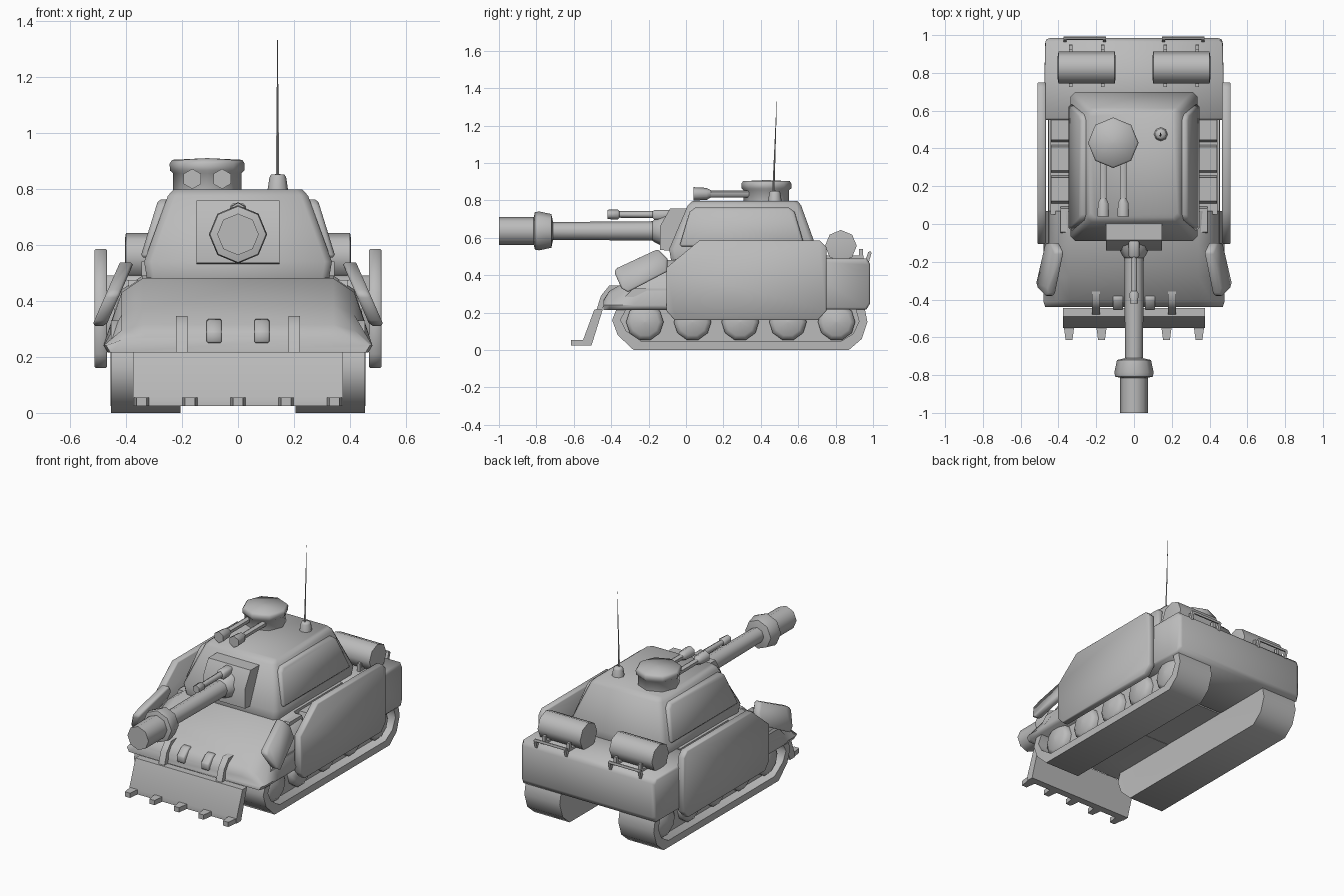
import bpy, bmesh, math
from mathutils import Vector

mat = bpy.data.materials.new("grey_armour")
mat.diffuse_color = (0.5, 0.5, 0.5, 1)


def loft(name, rings, bevel=0.0, mirror=False, angle=0.6):
    """Skin a list of equal-length closed rings and cap both ends."""
    bm = bmesh.new()
    vs = [[bm.verts.new(p) for p in r] for r in rings]
    n = len(vs[0])
    for a, b in zip(vs, vs[1:]):
        for i in range(n):
            bm.faces.new((a[i], a[(i + 1) % n], b[(i + 1) % n], b[i]))
    bm.faces.new(vs[0])
    bm.faces.new(vs[-1])
    bmesh.ops.recalc_face_normals(bm, faces=bm.faces)
    if bevel:
        edges = [e for e in bm.edges if e.calc_face_angle(0) > angle]
        bmesh.ops.bevel(bm, geom=edges, offset=bevel, segments=1,
                        affect='EDGES', clamp_overlap=True)
    me = bpy.data.meshes.new(name)
    bm.to_mesh(me)
    bm.free()
    me.materials.append(mat)
    ob = bpy.data.objects.new(name, me)
    bpy.context.collection.objects.link(ob)
    if mirror:
        ob.modifiers.new("Mirror", 'MIRROR')
    return ob


def prism(name, pts, x0, x1, **kw):
    """Extrude a side profile (y, z) along x; x0 and x1 may be functions of (y, z)."""
    f = lambda x, y, z: x(y, z) if callable(x) else x
    return loft(name, [[(f(x, y, z), y, z) for y, z in pts] for x in (x0, x1)], **kw)


def box(name, x0, x1, y0, y1, z0, z1, **kw):
    return prism(name, [(y0, z0), (y1, z0), (y1, z1), (y0, z1)], x0, x1, **kw)


def lathe(name, profile, centre, axis, n=8, phase=0.0, **kw):
    """Turn a profile of (position on axis, radius) about an axis through centre."""
    k = "xyz".index(axis)
    rings = []
    for t, r in profile:
        ring = []
        for i in range(n):
            a = math.tau * (i + phase) / n
            p = list(centre)
            p[k] = t
            p[(k + 1) % 3] += max(r, 0.0005) * math.cos(a)
            p[(k + 2) % 3] += max(r, 0.0005) * math.sin(a)
            ring.append(p)
        rings.append(ring)
    return loft(name, rings, **kw)


# Hull front with sloped fenders and glacis
def hull_ring(y, w, h1, h2):
    half = [(w - 0.015, 0.215), (w, 0.24), (w - 0.065, h1), (w - 0.14, h2)]
    return [(x, y, z) for x, z in half] + [(-x, y, z) for x, z in reversed(half)]


loft("hull_front", [hull_ring(*s) for s in (
    (-0.44, 0.47, 0.265, 0.27), (-0.41, 0.48, 0.295, 0.315), (-0.28, 0.48, 0.35, 0.39),
    (-0.11, 0.48, 0.43, 0.48), (0.07, 0.48, 0.44, 0.49))])
box("hull_middle", -0.345, 0.345, 0.069, 0.551, 0.217, 0.49)

# Hull rear block
rear = [(0.55, 0.217), (0.965, 0.217), (0.985, 0.25), (0.985, 0.46), (0.965, 0.49), (0.55, 0.49)]
side = lambda s: (lambda y, z: s * (0.48 - max(0, y - 0.96) * 0.9))
prism("hull_rear", rear, side(-1), side(1), bevel=0.012, angle=1.2)

# Tracks: a solid core, an outer band and shallow domed road wheels
track = [(-0.36, 0.25), (-0.395, 0.16), (-0.365, 0.08), (-0.28, 0.0), (0.87, 0.0),
         (0.94, 0.06), (0.97, 0.15), (0.95, 0.25), (0.88, 0.33), (-0.28, 0.33)]
c = Vector((0.29, 0.165))


def inset(p, d=0.045):
    return (p[0] - math.copysign(d, p[0] - c.x), c.y + (p[1] - c.y) * (1 - d / 0.165))


inner = [inset(p) for p in track]
ring = lambda pts, x: [(x, y, z) for y, z in pts]
loft("track", [ring(inner, 0.207), ring(track, 0.205), ring(track, 0.453),
               ring(inner, 0.455), ring(inner, 0.39)], mirror=True)
for y in (-0.22, 0.035, 0.29, 0.545, 0.805):
    lathe("road_wheel", [(0.37, 0.10), (0.415, 0.10), (0.432, 0.075), (0.442, 0.0)],
          (0, y, 0.15), 'x', 10, mirror=True)
box("upper_track", 0.33, 0.443, 0.05, 0.57, 0.3, 0.435, mirror=True)
for y in (0.02, 0.183, 0.345, 0.508):
    prism("track_link", [(y - 0.075, 0.43), (y + 0.075, 0.43), (y + 0.062, 0.475), (y - 0.062, 0.475)],
          0.335, 0.44 if y > 0.1 else 0.39, mirror=True)

# Side skirts
prism("side_skirt", [(-0.105, 0.21), (-0.06, 0.16), (0.705, 0.16), (0.75, 0.21), (0.75, 0.55),
                     (0.715, 0.585), (0.07, 0.585), (-0.105, 0.44)],
      0.467, 0.512, bevel=0.005, angle=1.2, mirror=True)

# Leaning armour plates on the front fenders
lean = lambda off: (lambda y, z: 0.42 + off + (0.54 - z) * 0.44)
prism("fender_plate", [(-0.385, 0.42), (-0.365, 0.44), (-0.15, 0.54), (-0.10, 0.49),
                       (-0.10, 0.42), (-0.31, 0.31), (-0.345, 0.33)],
      lean(-0.05), lean(0.0), bevel=0.01, angle=1.2, mirror=True)

# Dozer blade with teeth, arms and brackets
prism("dozer_blade", [(-0.49, 0.217), (-0.445, 0.217), (-0.505, 0.025), (-0.55, 0.025),
                      (-0.55, 0.055)], -0.375, 0.375)
for i in range(-2, 3):
    x, w, t = i * 0.172, 0.028, 0.018
    loft("blade_tooth", [[(x - a, y, 0.025), (x + a, y, 0.025), (x + a, y, 0.055), (x - a, y, 0.055)]
                         for a, y in ((w, -0.54), (t, -0.615))])
prism("blade_arm", [(-0.48, 0.21), (-0.45, 0.21), (-0.425, 0.28), (-0.35, 0.345), (-0.41, 0.345),
                    (-0.455, 0.29)], 0.18, 0.222, mirror=True)
prism("front_bracket", [(-0.455, 0.25), (-0.38, 0.25), (-0.38, 0.335), (-0.41, 0.33), (-0.455, 0.29)],
      0.058, 0.112, mirror=True, bevel=0.005)


# Turret body as chamfered rectangles stacked in height
def rect(z, w, y0, y1, k=0.025):
    half = [(w - k, y0), (w, y0 + k), (w, y1 - k), (w - k, y1)]
    return [(x, y, z) for x, y in half] + [(-x, y, z) for x, y in reversed(half)]


loft("turret", [rect(0.48, 0.325, -0.08, 0.69), rect(0.54, 0.335, -0.09, 0.70),
                rect(0.775, 0.25, 0.01, 0.615), rect(0.797, 0.23, 0.035, 0.595)])
slope = lambda off: (lambda y, z: 0.35 + off - (z - 0.55) * 0.31)
prism("turret_side_panel", [(-0.035, 0.555), (0.02, 0.74), (0.05, 0.762), (0.55, 0.762),
                            (0.58, 0.74), (0.635, 0.555)],
      slope(-0.05), slope(0.0), bevel=0.01, angle=1.2, mirror=True)

# Mantlet and main gun
gz = 0.637
prism("mantlet", [(-0.14, 0.535), (-0.06, 0.53), (0.03, 0.757), (-0.085, 0.757), (-0.14, 0.66)],
      -0.148, 0.148)
lathe("gun_collar", [(-0.185, 0.046), (-0.17, 0.06), (-0.11, 0.09), (-0.05, 0.09)], (0, 0, gz), 'y')
lathe("gun_barrel", [(-0.76, 0.047), (-0.15, 0.052)], (0, 0, gz), 'y')
lathe("muzzle_ring", [(-0.815, 0.07), (-0.808, 0.1), (-0.785, 0.104), (-0.72, 0.09), (-0.71, 0.046)],
      (0, 0, gz), 'y')
lathe("muzzle", [(-1.0, 0.074), (-0.79, 0.074)], (0, 0, gz), 'y')

# Small gun above the barrel
box("small_gun_body", -0.028, 0.028, -0.18, -0.05, 0.697, 0.748, bevel=0.01)
lathe("small_gun_barrel", [(-0.40, 0.017), (-0.15, 0.02)], (0, 0, 0.725), 'y', 6)
lathe("small_gun_tip", [(-0.42, 0.025), (-0.365, 0.027), (-0.355, 0.017)], (0, 0, 0.725), 'y', 6)

# Cupola with twin guns
lathe("cupola", [(0.78, 0.122), (0.855, 0.122), (0.865, 0.133), (0.89, 0.134), (0.903, 0.125), (0.909, 0)],
      (-0.11, 0.43, 0), 'z', 8)
for x in (-0.163, -0.057):
    lathe("cupola_gun_barrel", [(0.06, 0.019), (0.36, 0.019)], (x, 0, 0.835), 'y', 6)
    lathe("cupola_gun_tip", [(0.04, 0.036), (0.11, 0.032), (0.135, 0.019)], (x, 0, 0.835), 'y', 6)

# Antenna, leaning slightly back
lathe("antenna_base", [(0.785, 0.038), (0.84, 0.03), (0.85, 0.024), (0.852, 0.005)],
      (0.142, 0.475, 0), 'z')
loft("antenna_rod", [[(0.141 + r * math.cos(a), y + r * math.sin(a), z) for a in (0, 1.57, 3.14, 4.71)]
                     for r, y, z in ((0.006, 0.467, 0.845), (0.001, 0.485, 1.33))])

# Rear drums with cradles and hand rails
lathe("drum", [(0.098, 0.06), (0.102, 0.085), (0.4, 0.085), (0.404, 0.06)],
      (0, 0.828, 0.557), 'x', 8, mirror=True)
for x in (0.165, 0.335):
    box("drum_cradle", x - 0.01, x + 0.01, 0.73, 0.95, 0.485, 0.505, mirror=True)
    for y in (0.735, 0.935):
        box("cradle_post", x - 0.01, x + 0.01, y - 0.01, y + 0.01, 0.485, 0.54, mirror=True)
lathe("rear_rail", [(0.15, 0.009), (0.37, 0.009)], (0, 0.983, 0.52), 'x', 6, mirror=True)
for x in (0.155, 0.365):
    prism("rail_post", [(0.955, 0.47), (0.975, 0.46), (0.992, 0.52), (0.975, 0.525)],
          x - 0.008, x + 0.008, mirror=True)

# Soft shading with crisp main edges
bpy.ops.object.select_all(action='SELECT')
bpy.context.view_layer.objects.active = bpy.context.selected_objects[0]
bpy.ops.object.shade_smooth_by_angle(angle=math.radians(60))
